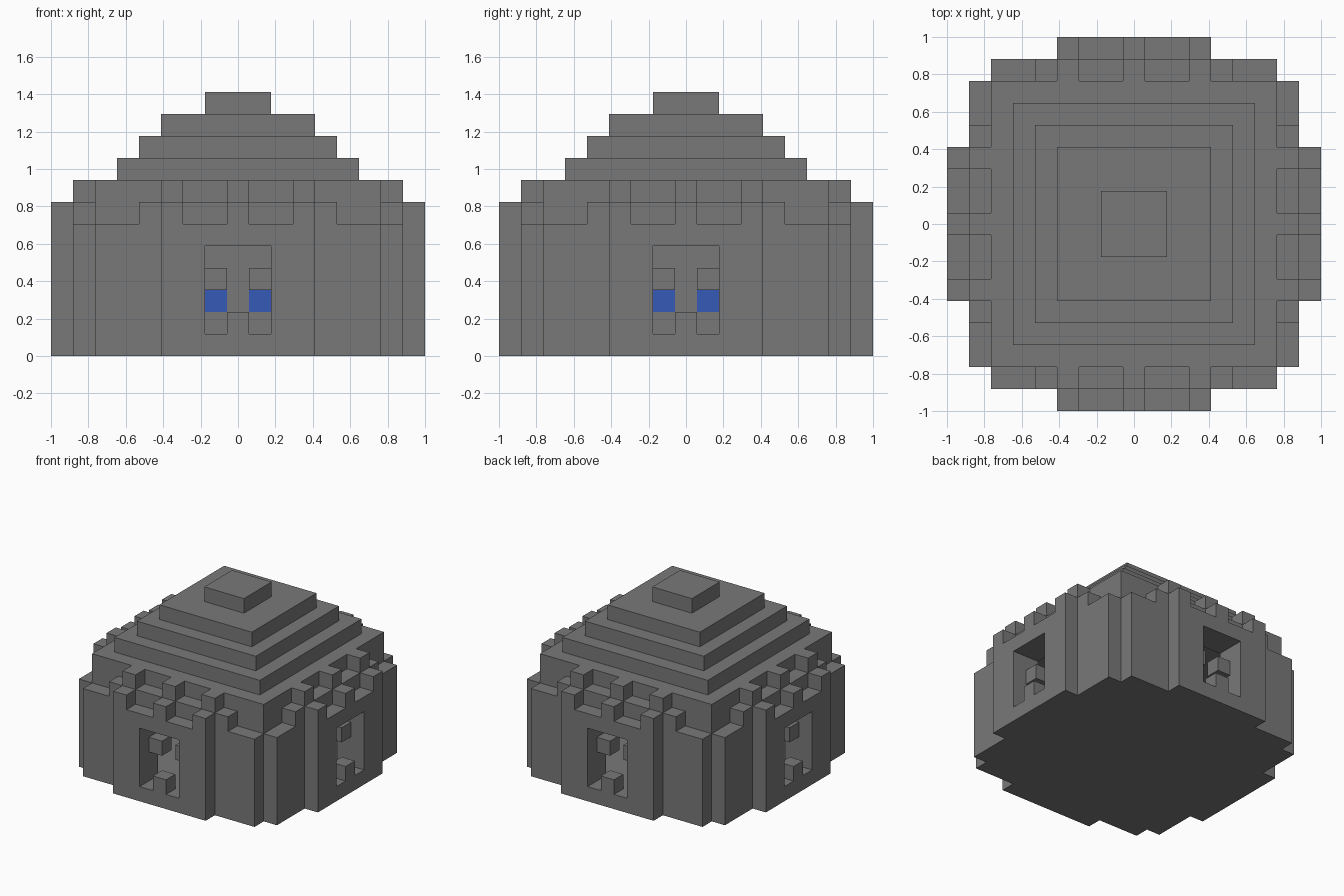
import bpy
import bmesh
from math import pi
from mathutils import Matrix, Vector

cube = bpy.data.objects.get("Cube")
if cube:
    bpy.data.objects.remove(cube, do_unlink=True)

UNIT = 2 / 17  # one building block


def material(name, rgb):
    mat = bpy.data.materials.new(name)
    mat.use_nodes = True
    mat.diffuse_color = (*rgb, 1)
    mat.node_tree.nodes["Principled BSDF"].inputs["Base Color"].default_value = (*rgb, 1)
    return mat


stone = material("grey stone", (0.19, 0.19, 0.19))
blue = material("blue glass", (0.035, 0.1, 0.47))


def add_box(bm, x0, x1, y0, y1, z0, z1):
    lo, hi = Vector((x0, y0, z0)), Vector((x1, y1, z1))
    place = Matrix.Translation((lo + hi) / 2) @ Matrix.Diagonal((*(hi - lo), 1))
    bmesh.ops.create_cube(bm, size=1, matrix=place)


def build(name, boxes, mat, turn=0):
    """Join boxes, given in block units, into one object turned about z."""
    bm = bmesh.new()
    for box in boxes:
        add_box(bm, *box)
    bmesh.ops.transform(bm, matrix=Matrix.Rotation(turn, 4, "Z") @ Matrix.Scale(UNIT, 4), verts=bm.verts)
    mesh = bpy.data.meshes.new(name)
    bm.to_mesh(mesh)
    bm.free()
    mesh.materials.append(mat)
    obj = bpy.data.objects.new(name, mesh)
    bpy.context.collection.objects.link(obj)


def square(half, z0, z1):
    return (-half, half, -half, half, z0, z1)


def wall(half, near, top):
    """Wall layer on the front with a window opening in the middle."""
    y = (-near - 1, -near)
    return [(-half, -1.5, *y, 0, top), (1.5, half, *y, 0, top),
            (-1.5, 1.5, *y, 0, 1), (-1.5, 1.5, *y, 5, top)]


def merlons(near, z):
    return [(i - 0.5, i + 0.5, -near - 1, -near, z, z + 1) for i in (-3, 0, 3)]


# Floor and stepped roof
build("floor", [square(6.5, 0, 1)], stone)
build("roof_base", [square(6.5, 6, 8)], stone)
for level, half in enumerate((5.5, 4.5, 3.5, 1.5)):
    build("roof_step", [square(half, 8 + level, 9 + level)], stone)

# Four equal sides: thick wall, projecting bay, battlements, window fittings
for name, turn in (("front", 0), ("left", pi / 2), ("back", pi), ("right", -pi / 2)):
    build(name + "_wall", wall(6.5, 6.5, 6) + [(-4.5, 4.5, -7.5, -6.5, 6, 7)], stone, turn)
    build(name + "_bay", wall(3.5, 7.5, 6), stone, turn)
    build(name + "_battlements", merlons(6.5, 7) + merlons(7.5, 6), stone, turn)
    build(name + "_window_sill", [(-0.5, 0.5, -8.5, -7.5, 1, 2)], stone, turn)
    build(name + "_window_brackets",
          [(i - 0.5, i + 0.5, -7.5, -6.5, 3, 4) for i in (-1, 1)], stone, turn)

# Central pillar with blue corner blocks
build("pillar", [square(1.5, 1, 2), square(1.5, 3, 6),
                 (-0.5, 0.5, -1.5, 1.5, 2, 3),
                 (-1.5, -0.5, -0.5, 0.5, 2, 3), (0.5, 1.5, -0.5, 0.5, 2, 3)], stone)
build("pillar_lamps", [(x - 0.5, x + 0.5, y - 0.5, y + 0.5, 2, 3)
                       for x in (-1, 1) for y in (-1, 1)], blue)
